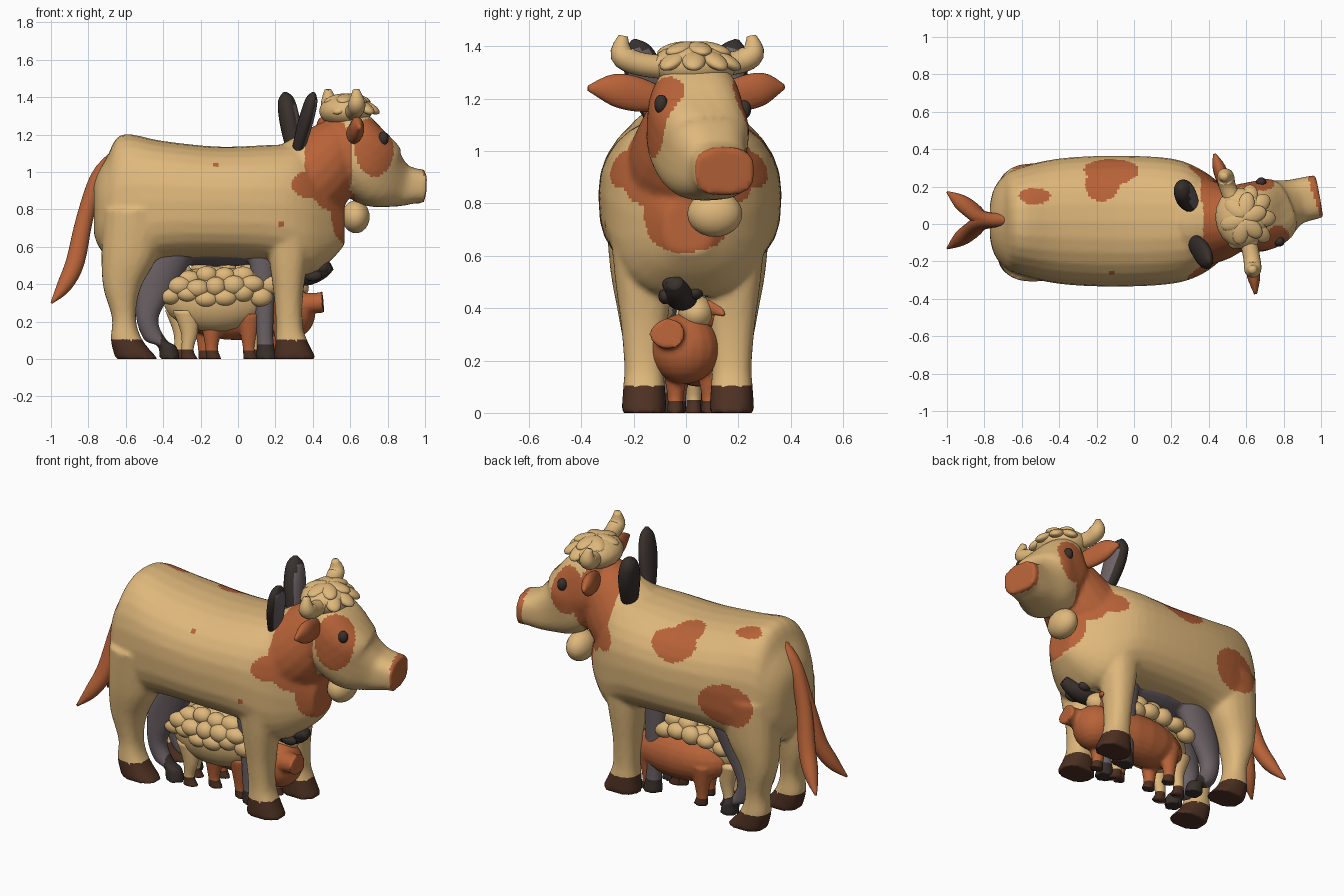
import bpy, bmesh, math, random
from mathutils import Vector, Matrix

if "Cube" in bpy.data.objects:
    bpy.data.objects.remove(bpy.data.objects["Cube"])
random.seed(3)

def mat(name, c):
    m = bpy.data.materials.new(name)
    m.diffuse_color = (*c, 1)
    m.use_nodes = True
    m.node_tree.nodes["Principled BSDF"].inputs["Base Color"].default_value = m.diffuse_color
    return m
CREAM = mat("cream", (.74, .48, .2))
ORANGE = mat("orange_brown", (.48, .125, .04))
GREY = mat("warm_grey", (.15, .12, .128))
DARK = mat("charcoal", (.04, .03, .026))
HOOF = mat("hoof_brown", (.075, .03, .016))

def smooth_path(pts, n=4):
    """Catmull-Rom through tuples of (x, y, z, a, b)."""
    out = []
    for i in range(len(pts) - 1):
        p0, p1, p2, p3 = (pts[max(0, min(len(pts) - 1, i + k))] for k in (-1, 0, 1, 2))
        for j in range(n):
            t = j / n
            out.append([.5 * (2*b + (c - a)*t + (2*a - 5*b + 4*c - d)*t*t + (3*b - a - 3*c + d)*t**3)
                        for a, b, c, d in zip(p0, p1, p2, p3)])
    return out + [list(pts[-1])]

def sweep(bm, pts, ref, segs=20, p=1.0, axis=None, low=1.0):
    """Tube of superellipse rings: a = half width, b = half height; axis fixes the ring direction."""
    path, rings = smooth_path(pts), []
    for i, q in enumerate(path):
        t = Vector(axis) if axis else Vector(path[min(i + 1, len(path) - 1)][:3]) - Vector(path[max(i - 1, 0)][:3])
        t.normalize()
        s = t.cross(Vector(ref)).normalized()
        u = s.cross(t)
        ring = []
        for k in range(segs):
            w = 2 * math.pi * k / segs
            c, d = math.cos(w), math.sin(w)
            e = p * low if d < 0 else p
            ring.append(bm.verts.new(Vector(q[:3]) + s * max(q[3], .004) * math.copysign(abs(c)**e, c)
                                     + u * max(q[4], .004) * math.copysign(abs(d)**e, d)))
        rings.append(ring)
    for a, b in zip(rings, rings[1:]):
        for k in range(segs):
            bm.faces.new((a[k], a[(k+1) % segs], b[(k+1) % segs], b[k]))
    bm.faces.new(rings[0][::-1])
    bm.faces.new(rings[-1])

def ball(bm, c, r, rot=0, tilt=0):
    m = (Matrix.Translation(c) @ Matrix.Rotation(rot, 4, 'Z') @ Matrix.Rotation(tilt, 4, 'Y')
         @ Matrix.Diagonal((*r, 1)))
    bmesh.ops.create_uvsphere(bm, u_segments=18, v_segments=12, radius=1, matrix=m)

def finish(bm, name, mats, rule=None, voxel=0, soften=4):
    bmesh.ops.recalc_face_normals(bm, faces=bm.faces[:])
    me = bpy.data.meshes.new(name)
    bm.to_mesh(me)
    bm.free()
    ob = bpy.data.objects.new(name, me)
    bpy.context.collection.objects.link(ob)
    if voxel:  # fuse the parts into one skin
        r = ob.modifiers.new("fuse", 'REMESH')
        r.mode, r.voxel_size = 'VOXEL', voxel
        s = ob.modifiers.new("soften", 'SMOOTH')
        s.factor, s.iterations = .5, soften
        dg = bpy.context.evaluated_depsgraph_get()
        me = bpy.data.meshes.new_from_object(ob.evaluated_get(dg))
        ob.modifiers.clear()
        ob.data = me
    me.materials.clear()
    for m in mats:
        me.materials.append(m)
    for f in me.polygons:
        f.use_smooth = True
        f.material_index = rule(f.center, f.normal) if rule else 0
    return ob

def tube(name, pts, ref, mats, rule=None, **kw):
    bm = bmesh.new()
    sweep(bm, pts, ref, **kw)
    return finish(bm, name, mats, rule)

def blob(name, c, r, m, rot=0):
    bm = bmesh.new()
    ball(bm, c, r, rot)
    return finish(bm, name, [m])

X, Y, Z = (1, 0, 0), (0, 1, 0), (0, 0, 1)

# --- Cow: trunk, neck, head and legs fused ---
bm = bmesh.new()
sweep(bm, [(-.77, .015, .8, .09, .13), (-.75, .015, .8, .17, .19), (-.7, .015, .81, .24, .27), (-.62, .015, .83, .285, .37),
           (-.4, .015, .845, .335, .32), (-.1, .015, .835, .35, .3), (.2, .015, .83, .335, .315),
           (.36, .01, .79, .28, .35), (.48, .01, .75, .19, .24), (.57, .01, .71, .09, .1)], Z, 28, .88, X, .8)
sweep(bm, [(.26, .01, .87, .26, .24), (.42, .01, 1.0, .22, .23), (.53, .02, 1.14, .165, .17),
           (.58, .03, 1.22, .12, .12)], Z)
sweep(bm, [(.5, .03, 1.21, .1, .1), (.56, .035, 1.19, .165, .17), (.66, .04, 1.085, .19, .18),
           (.74, .07, .985, .17, .18), (.85, .115, .935, .125, .125), (.94, .138, .925, .117, .095),
           (.99, .148, .922, .117, .092)], Z, 28, .72)
for y in (-.16, .175):
    sweep(bm, [(.27, y, .7, .13, .13), (.27, y, .5, .11, .1), (.27, y, .33, .088, .077), (.275, y, .18, .076, .072),
               (.285, y, .1, .08, .085), (.305, y, 0, .087, .115)], X, p=.85, axis=Z)
    sweep(bm, [(-.54, y, .8, .15, .18), (-.58, y, .55, .13, .15), (-.62, y, .38, .1, .1), (-.61, y, .22, .074, .064),
               (-.595, y, .1, .08, .085), (-.54, y, 0, .087, .115)], X, p=.85, axis=Z)
PATCHES = [(.48, 0, 1.05, .14, .5, .27), (.37, 0, .93, .1, .5, .08), (.55, 0, .78, .09, .2, .17),
           (.73, -.12, 1.14, .11, .15, .165), (.65, .27, 1.14, .11, .14, .165),
           (-.12, .3, 1.07, .15, .09, .14), (-.17, .21, 1.1, .09, .09, .14), (-.53, .15, 1.17, .085, .045, .1),
           (-.5, .34, .77, .17, .12, .13), (-.12, -.32, 1.04, .016, .1, .016), (.23, -.32, .72, .016, .1, .016)]
def cow_rule(c, n):
    if c.z < .1:
        return 2
    if .95 * c.x + .3 * c.y > .958:
        return 1
    return int(any(((c.x-a)/d)**2 + ((c.y-b)/e)**2 + ((c.z-z)/f)**2 < 1 for a, b, z, d, e, f in PATCHES))
cow = finish(bm, "cow_body", [CREAM, ORANGE, HOOF], cow_rule, .014, 3)
bpy.context.view_layer.update()

# cow eyes, snapped to the head surface
for n, p in (("cow_eye_right", (.755, -.07, 1.16)), ("cow_eye_left", (.68, .21, 1.155))):
    blob(n, cow.closest_point_on_mesh(Vector(p))[1], (.028, .026, .036), DARK, .3)

# cow horns, ears, dewlap, forelock, tail
for n, h in (("left", [(.54, .1, 1.33), (.5, .2, 1.34), (.488, .255, 1.375), (.48, .25, 1.44)]),
             ("right", [(.61, -.08, 1.32), (.63, -.185, 1.335), (.635, -.245, 1.37), (.632, -.24, 1.44)])):
    tube("cow_horn_" + n, [(*p, r, r) for p, r in zip(h, (.045, .045, .045, .018))], X, [CREAM])
for n, e in (("left", [(.53, .1, 1.19), (.49, .2, 1.215), (.455, .3, 1.24), (.43, .375, 1.245)]),
             ("right", [(.6, -.07, 1.19), (.625, -.18, 1.215), (.64, -.28, 1.235), (.65, -.375, 1.24)])):
    tube("cow_ear_" + n, [(*p, a, b) for p, a, b in zip(e, (.03, .035, .035, .008), (.04, .065, .06, .01))], Z, [ORANGE])
blob("cow_dewlap", (.63, .11, .76), (.075, .105, .088), CREAM)
bm = bmesh.new()
ball(bm, (.575, .03, 1.325), (.14, .165, .09), .2)
for i in range(9):
    w = 2 * math.pi * i / 9
    ball(bm, (.6 + .1 * math.cos(w), .03 + .125 * math.sin(w), 1.345), (.065, .045, .026), w, .5)
for i in range(6):
    w = 2 * math.pi * i / 6 + .3
    ball(bm, (.585 + .06 * math.cos(w), .03 + .075 * math.sin(w), 1.39), (.07, .045, .024), w, .25)
finish(bm, "cow_forelock", [CREAM])
for n, s in (("left", 1), ("right", -1)):
    tube("cow_tail_" + n, [(-.66, .02, 1.08, .03, .035), (-.75, .02, .97, .04, .04), (-.82, .02 + .015*s, .75, .04, .045),
                           (-.87, .02 + .055*s, .52, .045, .05), (-.93, .02 + .1*s, .39, .04, .04),
                           (-.997, .02 + .15*s, .3, .006, .006)], X, [ORANGE])

# --- Donkey inside: belly, legs, ears ---
bm = bmesh.new()
ball(bm, (-.12, .01, .62), (.4, .18, .13))
for y in (-.085, .1):
    sweep(bm, [(-.34, y, .58, .08, .12), (-.43, y, .4, .06, .11), (-.485, y, .22, .05, .06),
               (-.44, y, .1, .045, .06), (-.38, y, .07, .045, .05), (-.365, y, 0, .05, .055)], X, axis=Z)
    sweep(bm, [(.13, y, .6, .06, .08), (.14, y, .3, .045, .055), (.145, y, .1, .042, .045), (.155, y, 0, .05, .06)],
          X, axis=Z)
finish(bm, "donkey_body", [GREY, DARK], lambda c, n: int(c.z < .075 or -.41 < c.x < -.3 and c.z < .16), .012, 2)
for n, a, b, d in (("left", (.31, .1, 1.08), (.25, .195, 1.425), .055),
                   ("right", (.31, -.09, 1.08), (.405, -.2, 1.425), .04)):
    pts = [(*Vector(a).lerp(Vector(b), t), w, d * k) for t, w, k in
           ((0, .035, .7), (.25, .06, .9), (.6, .075, 1), (.88, .055, .8), (1, .01, .2))]
    tube("donkey_ear_" + n, pts, X, [DARK, GREY], lambda c, nn: int(nn.x > .75 and c.z < 1.39))
blob("donkey_mane", (.4, .04, 1.12), (.03, .05, .07), DARK)

# --- Sheep: fleece side, curls, legs, head ---
bm = bmesh.new()
ball(bm, (-.12, -.035, .32), (.285, .13, .175))
ball(bm, (.28, .04, .38), (.1, .07, .07))
finish(bm, "sheep_body", [CREAM])
bm = bmesh.new()
for row, (ang, count) in enumerate(((-18, 6), (14, 6), (48, 6), (90, 5), (132, 6), (164, 6))):
    for i in range(count):
        x = -.36 + .53 * (i + .5 * (row % 2)) / (count - .5)
        w = math.radians(ang)
        k = math.sqrt(max(.35, 1 - ((x + .1) / .36)**2))
        ball(bm, (x, -.01 - .135 * k * math.cos(w), .37 + .1 * k * math.sin(w) + random.uniform(-.02, .02)),
             (random.uniform(.055, .068), .048, random.uniform(.042, .055)))
finish(bm, "sheep_curls", [CREAM])
for n, x, y in (("hind", -.26, -.085), ("front", .1, -.05), ("far_hind", -.3, .03)):
    tube("sheep_leg_" + n, [(x - .02, y, .26, .05, .07), (x, y, .14, .036, .045), (x - .01, y, .05, .028, .032),
                            (x, y, 0, .032, .045)], X, [CREAM, HOOF], lambda c, n: int(c.z < .05), axis=Z)
bm = bmesh.new()
sweep(bm, [(.3, -.01, .43, .05, .04), (.38, -.02, .44, .06, .045), (.45, -.035, .475, .045, .045),
           (.495, -.045, .5, .03, .028)], Z)
ball(bm, (.455, -.045, .49), (.04, .045, .04))
ball(bm, (.4, .035, .46), (.04, .03, .028))
ball(bm, (.4, -.08, .445), (.05, .025, .03))
finish(bm, "sheep_head", [DARK])

# --- Pig: body, head, snout, ear, legs ---
bm = bmesh.new()
ball(bm, (.0, .045, .245), (.31, .135, .145))
ball(bm, (.29, -.005, .245), (.125, .135, .135))
sweep(bm, [(.3, -.03, .27, .1, .1), (.38, -.06, .295, .065, .06), (.43, -.068, .3, .06, .055),
           (.455, -.07, .302, .072, .06)], Z)
for x, y in ((-.18, .1), (-.14, -.03), (.06, -.06), (.19, .09), (.24, -.04)):
    sweep(bm, [(x, y, .24, .06, .07), (x, y, .12, .04, .045), (x, y, .05, .03, .034), (x + .01, y, 0, .034, .044)],
          X, axis=Z)
finish(bm, "pig_body", [ORANGE, HOOF], lambda c, n: int(c.z < .045), .01, 3)
tube("pig_ear", [(.31, .07, .34, .03, .02), (.32, .1, .4, .035, .02), (.36, .145, .375, .006, .006)], X, [ORANGE])
